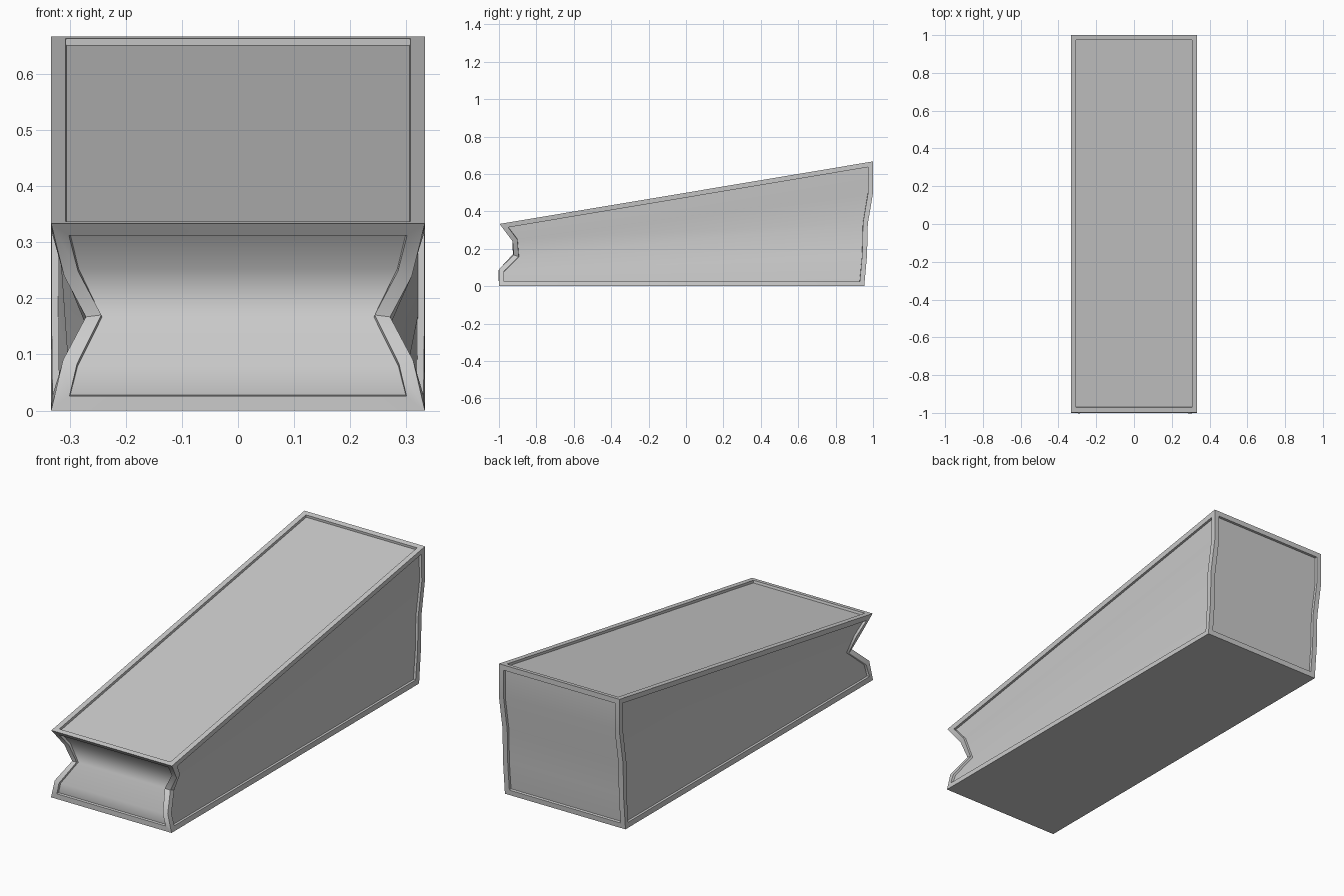
import bpy, bmesh, math

if "Cube" in bpy.data.objects:
    bpy.data.objects.remove(bpy.data.objects["Cube"])

# Edge profiles from top to bottom: half width, y, z
front = [(.333, -.997, .333), (.31, -.927, .24), (.271, -.921, .167), (.312, -1, .09), (.333, -1, 0)]
back = [(.333, 1, .667), (.333, 1, .5), (.333, .972, .333), (.333, .968, .167), (.333, .953, 0)]

bm = bmesh.new()


def column(profile, side):
    return [bm.verts.new((side * x, y, z)) for x, y, z in profile]


def strip(a, b):
    return [bm.faces.new((a[i], a[i + 1], b[i + 1], b[i])) for i in range(len(a) - 1)]


fl, fr = column(front, -1), column(front, 1)
bl, br = column(back, -1), column(back, 1)

# Front, right, back and left walls, then the sloped top and flat base
panels = [strip(fl, fr), strip(fr, br), strip(br, bl), strip(bl, fl)]
panels.append([bm.faces.new((fl[0], fr[0], br[0], bl[0]))])
bm.faces.new((fl[-1], bl[-1], br[-1], fr[-1]))
bm.normal_update()

# Recessed panel with a raised rim on every side but the base
for faces in panels:
    bmesh.ops.inset_region(bm, faces=faces, thickness=.026, depth=0,
                           use_boundary=True, use_even_offset=True)
    bm.normal_update()
    bmesh.ops.inset_region(bm, faces=faces, thickness=.001, depth=-.012,
                           use_boundary=True, use_even_offset=True)
    bm.normal_update()

mesh = bpy.data.meshes.new("wedge_ramp")
bm.to_mesh(mesh)
bm.free()
ramp = bpy.data.objects.new("wedge_ramp", mesh)
bpy.context.collection.objects.link(ramp)

# Soft bends, crisp rims and notch crease
bpy.context.view_layer.objects.active = ramp
ramp.select_set(True)
bpy.ops.object.shade_smooth_by_angle(angle=math.radians(47))
